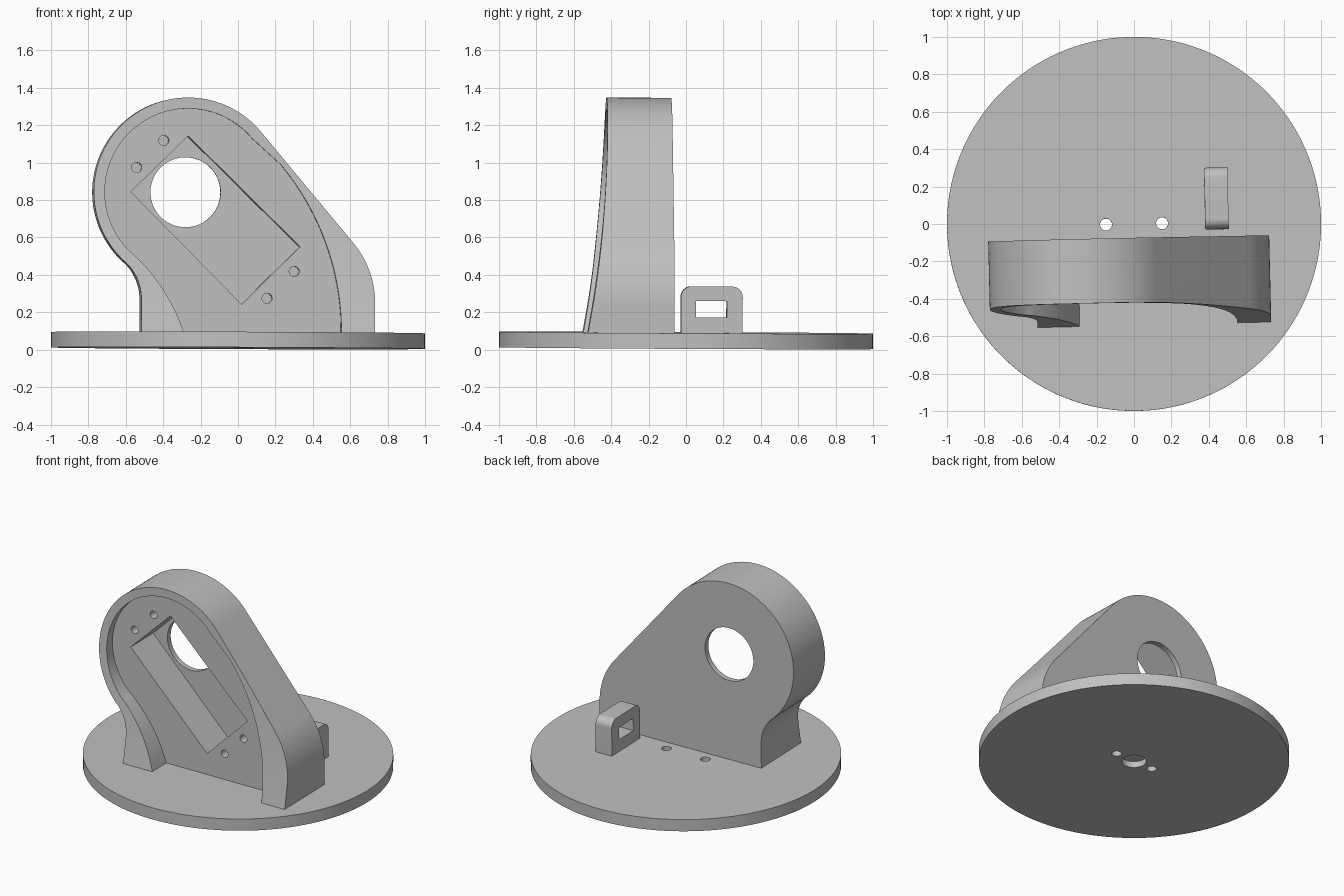
import bpy, bmesh
from math import sin, cos, radians

if "Cube" in bpy.data.objects:
    bpy.data.objects.remove(bpy.data.objects["Cube"], do_unlink=True)

grey = bpy.data.materials.new("plain_grey")
grey.use_nodes = True
COLOUR = (0.53, 0.53, 0.53, 1)
grey.diffuse_color = COLOUR
grey.node_tree.nodes["Principled BSDF"].inputs["Base Color"].default_value = COLOUR

PLACE = {"x": lambda a, b, t: (t, a, b),
         "y": lambda a, b, t: (a, t, b),
         "z": lambda a, b, t: (a, b, t)}


def arc(cx, cy, r, start, end, n=24):
    angles = [radians(start + (end - start) * i / n) for i in range(n + 1)]
    return [(cx + r * cos(a), cy + r * sin(a)) for a in angles]


def circle(cx, cy, r, n=48):
    return arc(cx, cy, r, 0, 360, n)[:-1]


def prism(name, outline, axis, lo, hi):
    """Extrude a 2D outline along an axis."""
    bm = bmesh.new()
    verts = [bm.verts.new(PLACE[axis](a, b, lo)) for a, b in outline]
    face = bm.faces.new(verts)
    new = bmesh.ops.extrude_face_region(bm, geom=[face])["geom"]
    shift = PLACE[axis](0, 0, hi - lo)
    bmesh.ops.translate(bm, vec=shift, verts=[v for v in new if isinstance(v, bmesh.types.BMVert)])
    bmesh.ops.recalc_face_normals(bm, faces=bm.faces)
    mesh = bpy.data.meshes.new(name)
    bm.to_mesh(mesh)
    bm.free()
    mesh.materials.append(grey)
    obj = bpy.data.objects.new(name, mesh)
    bpy.context.collection.objects.link(obj)
    return obj


def cut(obj, outline, axis, lo, hi):
    """Subtract a prism from an object."""
    cutter = prism("cutter", outline, axis, lo, hi)
    cutter.hide_render = True
    mod = obj.modifiers.new("cut", "BOOLEAN")
    mod.operation, mod.solver, mod.object = "DIFFERENCE", "EXACT", cutter
    bpy.context.view_layer.objects.active = obj
    bpy.ops.object.modifier_apply(modifier=mod.name)
    bpy.data.objects.remove(cutter, do_unlink=True)


def finish(obj):
    """Smooth the curved faces and give the slight lean of the whole piece."""
    bpy.ops.object.select_all(action="DESELECT")
    obj.select_set(True)
    bpy.context.view_layer.objects.active = obj
    bpy.ops.object.shade_smooth_by_angle(angle=radians(25))
    obj.rotation_euler = (-0.005, 0.004, 0.024)


# Round base with two through holes and a blind hole underneath
base = prism("round_base", circle(0, 0, 1, 128), "z", 0.008, 0.091)
for x in (-0.15, 0.15):
    cut(base, circle(x, 0, 0.032, 32), "z", -0.1, 0.2)
cut(base, circle(0, 0, 0.08), "z", -0.1, 0.05)
finish(base)

# Upright bracket: outer silhouette
FLOOR = 0.06
outer = ([(0.72, FLOOR)] + arc(0.22, 0.25, 0.5, 0, 40)
         + arc(-0.28, 0.84, 0.505, 40, 227.8, 72)
         + arc(-0.80, 0.267, 0.27, 47.8, 0)[1:] + [(-0.53, FLOOR)])
bracket = prism("upright_bracket", outer, "y", -0.8, -0.08)

# Curved front edge of the bracket
steps = [i / 24 * 1.5 for i in range(25)]
front = [(-0.425 - 0.115 * ((1.35 - z) / 1.25) ** 2, z) for z in steps]
cut(bracket, front + [(-1, 1.5), (-1, 0)], "x", -1, 1)

# Recess leaving a raised rim
inner = ([(0.54, 0)] + arc(-0.848, 0.095, 1.388, 0, 40)
         + arc(-0.28, 0.84, 0.446, 40, 227.8, 72)
         + arc(-1.251, -0.229, 1.0, 47.8, 18.9)[1:] + [(-0.27, 0)])
cut(bracket, inner, "y", -1.1, -0.378)

# Slanted pocket, round window and blind screw holes
pocket = [(-0.28, 1.14), (0.32, 0.55), (0.01, 0.24), (-0.585, 0.84)]
cut(bracket, pocket, "y", -0.9, -0.118)
cut(bracket, circle(-0.287, 0.84, 0.187, 64), "y", -0.9, 0.2)
for x, z in ((-0.41, 1.115), (-0.555, 0.97), (0.29, 0.418), (0.145, 0.273)):
    cut(bracket, circle(x, z, 0.027, 24), "y", -0.9, -0.22)
finish(bracket)

# Small slotted lug behind the bracket
lug_shape = ([(0.29, FLOOR)] + arc(0.235, 0.285, 0.055, 0, 90, 12)
             + arc(0.015, 0.285, 0.055, 90, 180, 12) + [(-0.04, FLOOR)])
lug = prism("slotted_lug", lug_shape, "x", 0.38, 0.505)
cut(lug, [(0.04, 0.175), (0.205, 0.175), (0.205, 0.262), (0.04, 0.262)], "x", 0, 1)
finish(lug)
